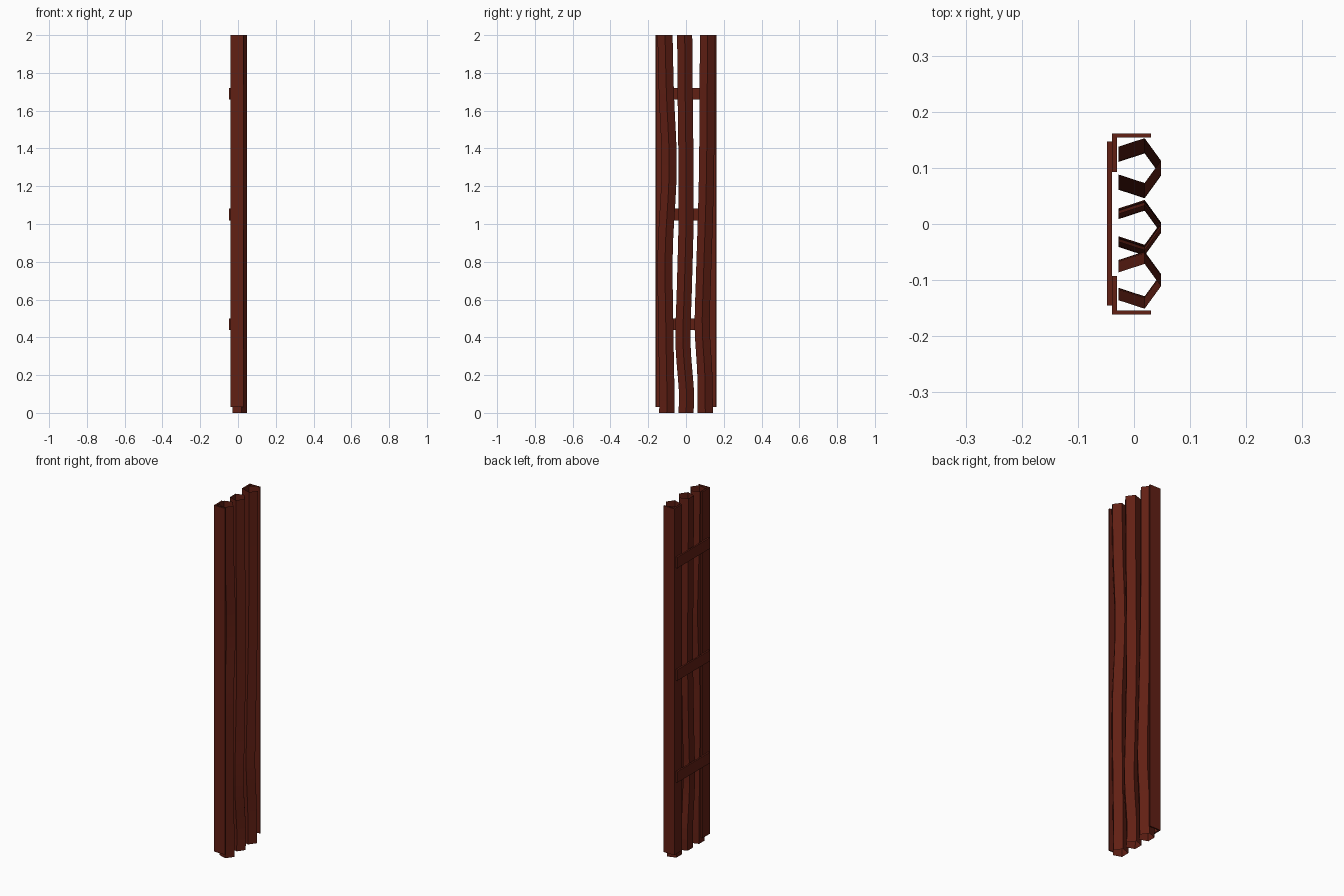
import bpy, bmesh, math

if "Cube" in bpy.data.objects:
    bpy.data.objects.remove(bpy.data.objects["Cube"])

paint = bpy.data.materials.new("dark_red_paint")
paint.diffuse_color = (0.12, 0.014, 0.007, 1)
paint.use_nodes = True
paint.node_tree.nodes["Principled BSDF"].inputs["Base Color"].default_value = paint.diffuse_color


def finish(name, bm):
    bmesh.ops.recalc_face_normals(bm, faces=bm.faces)
    mesh = bpy.data.meshes.new(name)
    bm.to_mesh(mesh)
    bm.free()
    mesh.materials.append(paint)
    ob = bpy.data.objects.new(name, mesh)
    bpy.context.collection.objects.link(ob)
    return ob


def extrude_profile(name, pts, z0, z1):
    bm = bmesh.new()
    face = bm.faces.new([bm.verts.new((x, y, z0)) for x, y in pts])
    top = bmesh.ops.extrude_face_region(bm, geom=[face])["geom"]
    bmesh.ops.translate(bm, vec=(0, 0, z1 - z0),
                        verts=[g for g in top if isinstance(g, bmesh.types.BMVert)])
    if face.is_valid is False or not any(len(f.verts) == len(pts) and all(
            abs(v.co.z - z0) < 1e-6 for v in f.verts) for f in bm.faces):
        bm.faces.new([v for v in bm.verts if abs(v.co.z - z0) < 1e-6])
    return finish(name, bm)


def path_y(keys, z):
    # smooth cubic through the (z, y) keys
    n = len(keys)

    def slope(i):
        a, b = keys[max(i - 1, 0)], keys[min(i + 1, n - 1)]
        return (b[1] - a[1]) / (b[0] - a[0])
    i = max(k for k in range(n - 1) if keys[k][0] <= z + 1e-9)
    (z0, y0), (z1, y1) = keys[i], keys[i + 1]
    h = z1 - z0
    t = (z - z0) / h
    return ((2*t**3 - 3*t**2 + 1) * y0 + (t**3 - 2*t**2 + t) * h * slope(i)
            + (3*t**2 - 2*t**3) * y1 + (t**3 - t**2) * h * slope(i + 1))


def pipe(name, keys, rings=32, sides=5, r=0.042, cx=0.006):
    bm = bmesh.new()
    prev = None
    for k in range(rings + 1):
        z = 2 * k / rings
        cy = path_y(keys, z)
        ring = [bm.verts.new((cx + r * math.cos(a), cy + r * math.sin(a), z))
                for a in (2 * math.pi * s / sides for s in range(sides))]
        if prev:
            for s in range(sides):
                t = (s + 1) % sides
                bm.faces.new((prev[s], prev[t], ring[t], ring[s]))
        prev = ring
    return finish(name, bm)


# angle-section side rails
for name, s in (("left_rail", -1), ("right_rail", 1)):
    pts = [(-0.039, 0.093), (-0.03, 0.093), (-0.03, 0.154),
           (0.03, 0.154), (0.03, 0.161), (-0.039, 0.161)]
    extrude_profile(name, [(x, s * y) for x, y in pts], 0.03, 2.0)

# back cross bars
for i, z in enumerate((0.47, 1.05, 1.69)):
    extrude_profile(f"cross_bar_{i + 1}",
                    [(-0.048, -0.145), (-0.039, -0.145), (-0.039, 0.147), (-0.048, 0.147)],
                    z - 0.031, z + 0.031)

# wavy open five-sided pipes
pipe("left_pipe", [(0, -0.102), (0.1, -0.101), (0.4, -0.106), (0.85, -0.11),
                   (1.3, -0.089), (1.7, -0.104), (2, -0.111)])
pipe("middle_pipe", [(0, 0.0), (0.1, 0.003), (0.37, -0.016), (0.65, -0.009),
                     (1.0, 0.0), (1.3, 0.0), (1.65, -0.004), (2, -0.007)])
pipe("right_pipe", [(0, 0.102), (0.2, 0.1), (0.45, 0.086), (0.7, 0.092),
                    (1.2, 0.107), (1.65, 0.112), (2, 0.113)])
